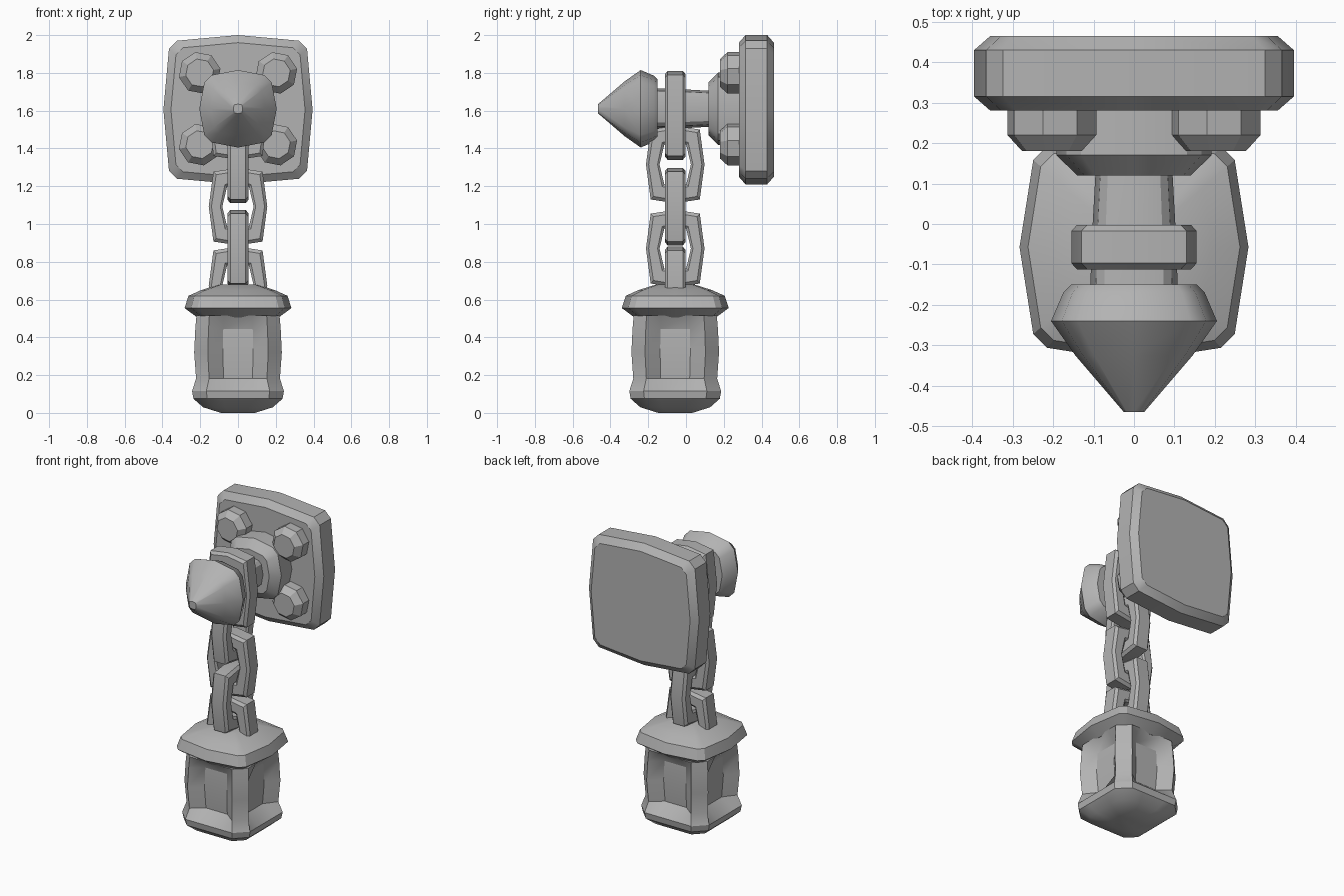
import bpy, bmesh, math

if "Cube" in bpy.data.objects:
    bpy.data.objects.remove(bpy.data.objects["Cube"])

mat = bpy.data.materials.new("iron grey")
mat.diffuse_color = (0.45, 0.45, 0.45, 1)
mat.use_nodes = True
mat.node_tree.nodes["Principled BSDF"].inputs["Base Color"].default_value = mat.diffuse_color
CY = -0.057   # chain and lantern axis
AZ = 1.61     # arm axis height


def finish(name, bm, angle=32):
    bmesh.ops.recalc_face_normals(bm, faces=bm.faces)
    me = bpy.data.meshes.new(name)
    bm.to_mesh(me)
    bm.free()
    ob = bpy.data.objects.new(name, me)
    bpy.context.collection.objects.link(ob)
    me.materials.append(mat)
    bpy.ops.object.select_all(action='DESELECT')
    bpy.context.view_layer.objects.active = ob
    ob.select_set(True)
    bpy.ops.object.shade_smooth_by_angle(angle=math.radians(angle))
    return ob


def loft(name, rings, closed=False, angle=32):
    """Bridge rings of 3D points; cap the ends unless closed."""
    bm = bmesh.new()
    vs = [[bm.verts.new(p) for p in r] for r in rings]
    n = len(vs[0])
    pairs = list(zip(vs, vs[1:])) + ([(vs[-1], vs[0])] if closed else [])
    for a, b in pairs:
        for i in range(n):
            j = (i + 1) % n
            bm.faces.new((a[i], a[j], b[j], b[i]))
    if not closed:
        bm.faces.new(vs[0])
        bm.faces.new(vs[-1])
    return finish(name, bm, angle)


def four(pts):
    """Repeat one side's points around the four sides."""
    out = []
    for k in range(4):
        for x, y in pts:
            for _ in range(k):
                x, y = -y, x
            out.append((x, y))
    return out


def bulged(r, c=0.87, d=0.68):
    """Square with bowed sides and cut corners."""
    return four([(r, 0), (c * r, d * r), (d * r, c * r)])


def ngon(r, n=8, turn=0.2):
    return [(r * math.cos(turn + math.tau * i / n), r * math.sin(turn + math.tau * i / n))
            for i in range(n)]


def along_y(name, profile, shape, cx=0, cz=AZ):
    return loft(name, [[(cx + u, y, cz + v) for u, v in shape(r)] for y, r in profile])


def along_z(name, profile, shape):
    return loft(name, [[(u, CY + v, z) for u, v in shape(r)] for z, r in profile])


# Wall plate
along_y("wall_plate", [(0.28, 0.355), (0.315, 0.395), (0.43, 0.395), (0.465, 0.355)],
        lambda r: bulged(r, 0.925, 0.82), cz=1.605)

# Four bolts
for sx in (-1, 1):
    for z in (1.42, 1.80):
        along_y("bolt", [(0.29, 0.112), (0.22, 0.112), (0.18, 0.075)], ngon, 0.203 * sx, z)

# Arm: collar, shaft and pointed head
along_y("arm_collar", [(0.29, 0.19), (0.17, 0.192), (0.12, 0.14)], bulged)
along_y("arm_shaft", [(0.13, 0.095), (-0.05, 0.105), (-0.16, 0.108)], bulged)
along_y("arm_head", [(-0.15, 0.155), (-0.17, 0.175), (-0.24, 0.205), (-0.325, 0.145),
                     (-0.465, 0.025)], bulged)


# Chain: links alternate between facing front and facing sideways
def link(cz, half, sideways):
    h = half
    outer = [(0.155, 0), (0.13, h - 0.02), (0, h), (-0.13, h - 0.02)]
    inner = [(0.083, 0), (0.058, h - 0.10), (0, h - 0.085), (-0.058, h - 0.10)]
    outer += [(-a, -b) for a, b in outer]
    inner += [(-a, -b) for a, b in inner]
    rings = []
    for (a, b), (c, d) in zip(outer, inner):
        ring = []
        # t runs from inner to outer edge, w is the depth
        for t, w in ((0, -0.045), (0.15, -0.055), (0.8, -0.055), (1, -0.04),
                     (1, 0.04), (0.8, 0.055), (0.15, 0.055), (0, 0.045)):
            u, v = c + (a - c) * t, d + (b - d) * t
            ring.append((w, CY + u, cz + v) if sideways else (u, CY + w, cz + v))
        rings.append(ring)
    loft("chain_link", rings, closed=True, angle=30)


for i, (cz, half) in enumerate([(1.575, 0.235), (1.315, 0.205), (1.092, 0.205),
                                (0.87, 0.205), (0.675, 0.205)]):
    link(cz, half, i % 2 == 1)

# Lantern cap
along_z("lantern_cap", [(0.505, 0.215), (0.555, 0.283), (0.62, 0.262), (0.65, 0.195),
                        (0.68, 0.10)], lambda r: bulged(r, 0.88, 0.76))


# Lantern body: corner posts with a sloped recessed window on each side
def body_ring(spec):
    a, depth = spec
    w = 0.69 * a
    b = a - depth
    return four([(a, -w), (b, -w / 2), (b, w / 2), (a, w)])


along_z("lantern_body", [(0.0, (0.09, 0)), (0.03, (0.185, 0)), (0.075, (0.236, 0)),
                         (0.115, (0.243, 0)), (0.182, (0.222, 0.06)), (0.32, (0.232, 0.06)),
                         (0.445, (0.226, 0.06)), (0.515, (0.22, 0))], body_ring)
